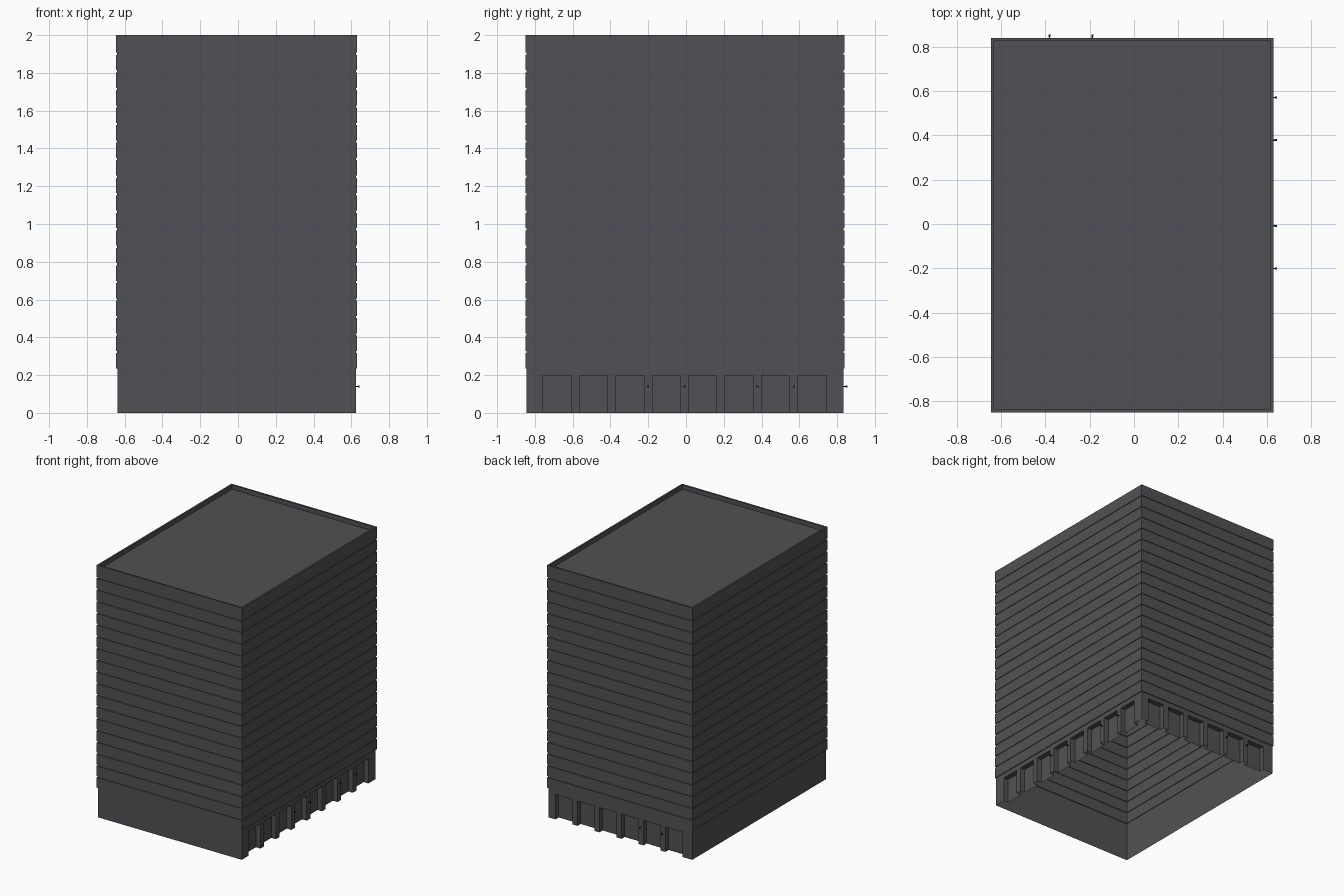
import bpy, bmesh, math
from mathutils import Matrix

if "Cube" in bpy.data.objects:
    bpy.data.objects.remove(bpy.data.objects["Cube"])


def material(name, rgb):
    m = bpy.data.materials.new(name)
    m.diffuse_color = (*rgb, 1)
    m.use_nodes = True
    m.node_tree.nodes["Principled BSDF"].inputs["Base Color"].default_value = m.diffuse_color
    return m


concrete = material("dark grey concrete", (0.083, 0.081, 0.090))
metal = material("black metal", (0.02, 0.02, 0.022))

# Outline of the tower and main heights
X0, X1, Y0, Y1 = -0.645, 0.63, -0.85, 0.84
BASE_IN = 0.006
BASE_TOP, BAY_TOP, TOP = 0.235, 0.197, 2.0
PITCH, BAY_W, BAY_D = 0.193, 0.148, 0.04
RIGHT_MID, BACK_MID = -0.008, 0.005


def finish(bm, name, mat):
    bmesh.ops.remove_doubles(bm, verts=bm.verts, dist=1e-5)
    me = bpy.data.meshes.new(name)
    bm.to_mesh(me)
    bm.free()
    me.materials.append(mat)
    ob = bpy.data.objects.new(name, me)
    bpy.context.collection.objects.link(ob)
    return ob


def face(bm, pts):
    return bm.faces.new([bm.verts.new(p) for p in pts])


def rect(inset, z):
    return [(X0 + inset, Y0 + inset, z), (X1 - inset, Y0 + inset, z),
            (X1 - inset, Y1 - inset, z), (X0 + inset, Y1 - inset, z)]


def skin(bm, rings):
    """Join successive rectangular rings with quads."""
    for a, b in zip(rings, rings[1:]):
        for i in range(4):
            j = (i + 1) % 4
            face(bm, [a[i], a[j], b[j], b[i]])


def bay_centres(mid, count):
    return [mid + (i - (count - 1) / 2) * PITCH for i in range(count)]


# Ground floor: open-bottomed walls with recessed bays on the right and back
bm = bmesh.new()
bx0, bx1 = X0 + BASE_IN, X1 - BASE_IN
by0, by1 = Y0 + BASE_IN, Y1 - BASE_IN
h = BAY_W / 2
path = [(bx0, by0), (bx1, by0)]
soffits = []
for c in bay_centres(RIGHT_MID, 8):
    bay = [(bx1, c - h), (bx1 - BAY_D, c - h), (bx1 - BAY_D, c + h), (bx1, c + h)]
    path += bay
    soffits.append(bay)
path.append((bx1, by1))
for c in reversed(bay_centres(BACK_MID, 6)):
    bay = [(c + h, by1), (c + h, by1 - BAY_D), (c - h, by1 - BAY_D), (c - h, by1)]
    path += bay
    soffits.append(bay)
path.append((bx0, by1))
for a, b in zip(path, path[1:] + path[:1]):
    face(bm, [(*a, 0), (*b, 0), (*b, BAY_TOP), (*a, BAY_TOP)])
for bay in soffits:
    face(bm, [(*p, BAY_TOP) for p in bay])
skin(bm, [rect(BASE_IN, BAY_TOP), rect(BASE_IN, BASE_TOP)])
finish(bm, "ground_floor", concrete)

# Tower: stacked storeys parted by shallow grooves, then parapet and sunken roof
bm = bmesh.new()
STOREYS, GROOVE, DEPTH = 19, 0.012, 0.005
step = (TOP - BASE_TOP) / STOREYS
rings = [rect(BASE_IN, BASE_TOP), rect(0, BASE_TOP)]
for i in range(1, STOREYS):
    z = BASE_TOP + i * step
    rings += [rect(0, z - GROOVE), rect(DEPTH, z - GROOVE), rect(DEPTH, z), rect(0, z)]
rings += [rect(0, TOP), rect(0.014, TOP), rect(0.014, TOP - 0.035)]
skin(bm, rings)
face(bm, rings[-1])
finish(bm, "tower", concrete)


# Small wall lamps on some of the piers
def lamp(name, loc, axis):
    bm = bmesh.new()
    rot = Matrix.Rotation(math.pi / 2, 4, axis)
    bmesh.ops.create_cone(bm, cap_ends=True, segments=8, radius1=0.003, radius2=0.003,
                          depth=0.016, matrix=Matrix.Translation(loc) @ rot)
    out = (0.01, 0, 0) if axis == 'Y' else (0, 0.01, 0)
    bmesh.ops.create_cube(bm, size=0.009, matrix=Matrix.Translation(
        [a + b for a, b in zip(loc, out)]))
    finish(bm, name, metal)


for k in (-1, 0, 2, 3):
    lamp("right_lamp", (bx1 + 0.006, RIGHT_MID + k * PITCH, 0.14), 'Y')
for k in (-2, -1):
    lamp("back_lamp", (BACK_MID + k * PITCH, by1 + 0.006, 0.14), 'X')
